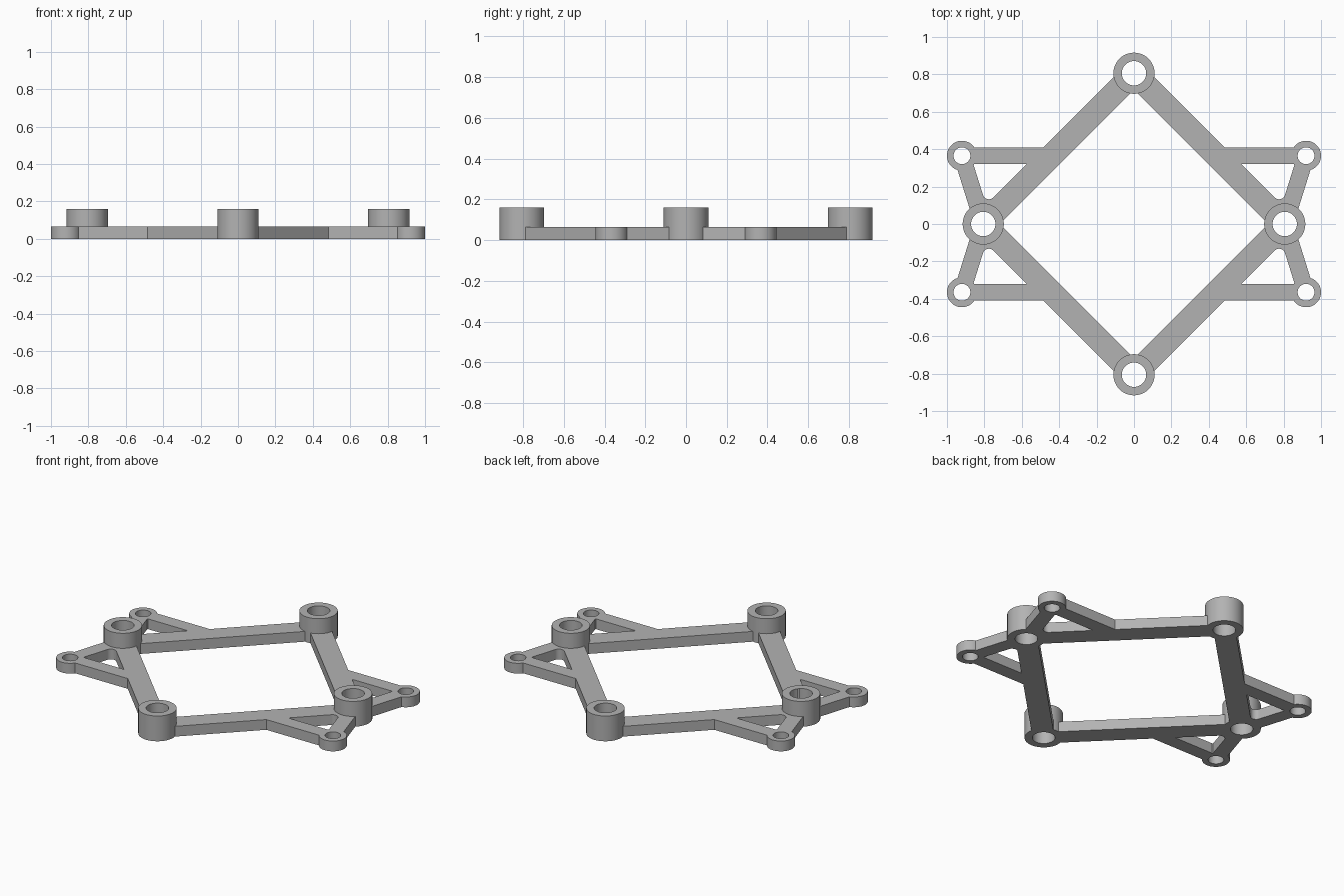
import bpy, bmesh, math
from mathutils import Vector

if "Cube" in bpy.data.objects:
    bpy.data.objects.remove(bpy.data.objects["Cube"])

PLATE, TALL = 0.065, 0.16          # heights
HUB, HUB_R, HUB_HOLE = 0.806, 0.11, 0.065
EAR, EAR_R, EAR_HOLE = Vector((0.92, 0.365)), 0.08, 0.045
BAR_W, ARM_W, FILLET = 0.126, 0.09, 0.032
SIGNS = [(1, 1), (-1, 1), (-1, -1), (1, -1)]

grey = bpy.data.materials.new("grey_plastic")
grey.use_nodes = True
grey.diffuse_color = (0.45, 0.45, 0.45, 1)
grey.node_tree.nodes["Principled BSDF"].inputs["Base Color"].default_value = grey.diffuse_color


def prism(name, outline, z0, z1):
    """Extrude a flat outline into a solid."""
    bm = bmesh.new()
    base = bm.faces.new([bm.verts.new((p[0], p[1], z0)) for p in outline])
    top = bmesh.ops.extrude_face_region(bm, geom=[base])["geom"]
    bmesh.ops.translate(bm, vec=(0, 0, z1 - z0),
                        verts=[g for g in top if isinstance(g, bmesh.types.BMVert)])
    bmesh.ops.recalc_face_normals(bm, faces=bm.faces)
    mesh = bpy.data.meshes.new(name)
    bm.to_mesh(mesh)
    bm.free()
    mesh.materials.append(grey)
    obj = bpy.data.objects.new(name, mesh)
    bpy.context.scene.collection.objects.link(obj)
    return obj


def disc(name, c, r, z0, z1, n=64):
    turn = [2 * math.pi * i / n for i in range(n)]
    return prism(name, [(c[0] + r * math.cos(a), c[1] + r * math.sin(a)) for a in turn], z0, z1)


def bar(name, a, b, width):
    a, b = Vector(a), Vector(b)
    side = (b - a).normalized().orthogonal() * width / 2
    return prism(name, [a + side, b + side, b - side, a - side], 0, PLATE)


def fillet_outline():
    """Web that rounds the corner between the slanted arm and the main bar."""
    hub = Vector((HUB, 0))
    u1, u2 = (EAR - hub).normalized(), Vector((-1, 1)).normalized()
    c = u1.x * u2.y - u1.y * u2.x
    centre = hub + (u1 * (BAR_W / 2 + FILLET) + u2 * (ARM_W / 2 + FILLET)) / abs(c)
    n1 = (u2 - u1 * u1.dot(u2)).normalized()
    n2 = (u1 - u2 * u1.dot(u2)).normalized()
    arc = [centre - n1.lerp(n2, i / 10).normalized() * FILLET for i in range(11)]
    return [hub] + arc


solids, holes = [], []

# Corner hubs and the square of main bars
hubs = [(HUB, 0), (0, HUB), (-HUB, 0), (0, -HUB)]
for i, h in enumerate(hubs):
    solids.append(bar("main_bar", h, hubs[(i + 1) % 4], BAR_W))
for h in hubs:
    solids.append(disc("hub", h, HUB_R, 0, TALL))
    holes.append(disc("hub_hole", h, HUB_HOLE, -0.1, 0.3))

# Side ears with their two arms and rounded inner corner
web = fillet_outline()
for sx, sy in SIGNS:
    ear = (EAR.x * sx, EAR.y * sy)
    solids.append(bar("straight_arm", ear, (0.46 * sx, ear[1]), ARM_W))
    solids.append(bar("slanted_arm", ear, (HUB * sx, 0), ARM_W))
    solids.append(prism("corner_web", [(p.x * sx, p.y * sy) for p in web], 0, PLATE))
    solids.append(disc("ear", ear, EAR_R, 0, PLATE, 48))
    holes.append(disc("ear_hole", ear, EAR_HOLE, -0.1, 0.3, 48))

# Fuse the solids and drill the holes
frame = solids[0]
frame.name = "mounting_frame"
for op, parts in (("UNION", solids[1:]), ("DIFFERENCE", holes)):
    for part in parts:
        part.hide_render = True
        mod = frame.modifiers.new(part.name, "BOOLEAN")
        mod.operation, mod.solver, mod.object = op, "EXACT", part
bpy.context.view_layer.update()
deps = bpy.context.evaluated_depsgraph_get()
fused = bpy.data.meshes.new_from_object(frame.evaluated_get(deps))
frame.modifiers.clear()
frame.data = fused
for part in solids[1:] + holes:
    bpy.data.objects.remove(part)

# Merge flat faces, then smooth the round walls
bm = bmesh.new()
bm.from_mesh(fused)
bmesh.ops.remove_doubles(bm, verts=bm.verts, dist=0.0002)
bmesh.ops.triangulate(bm, faces=[f for f in bm.faces if abs(f.normal.z) > 0.9])
bm.to_mesh(fused)
bm.free()
bpy.ops.object.select_all(action="DESELECT")
frame.select_set(True)
bpy.context.view_layer.objects.active = frame
bpy.ops.object.shade_smooth_by_angle(angle=math.radians(30))
